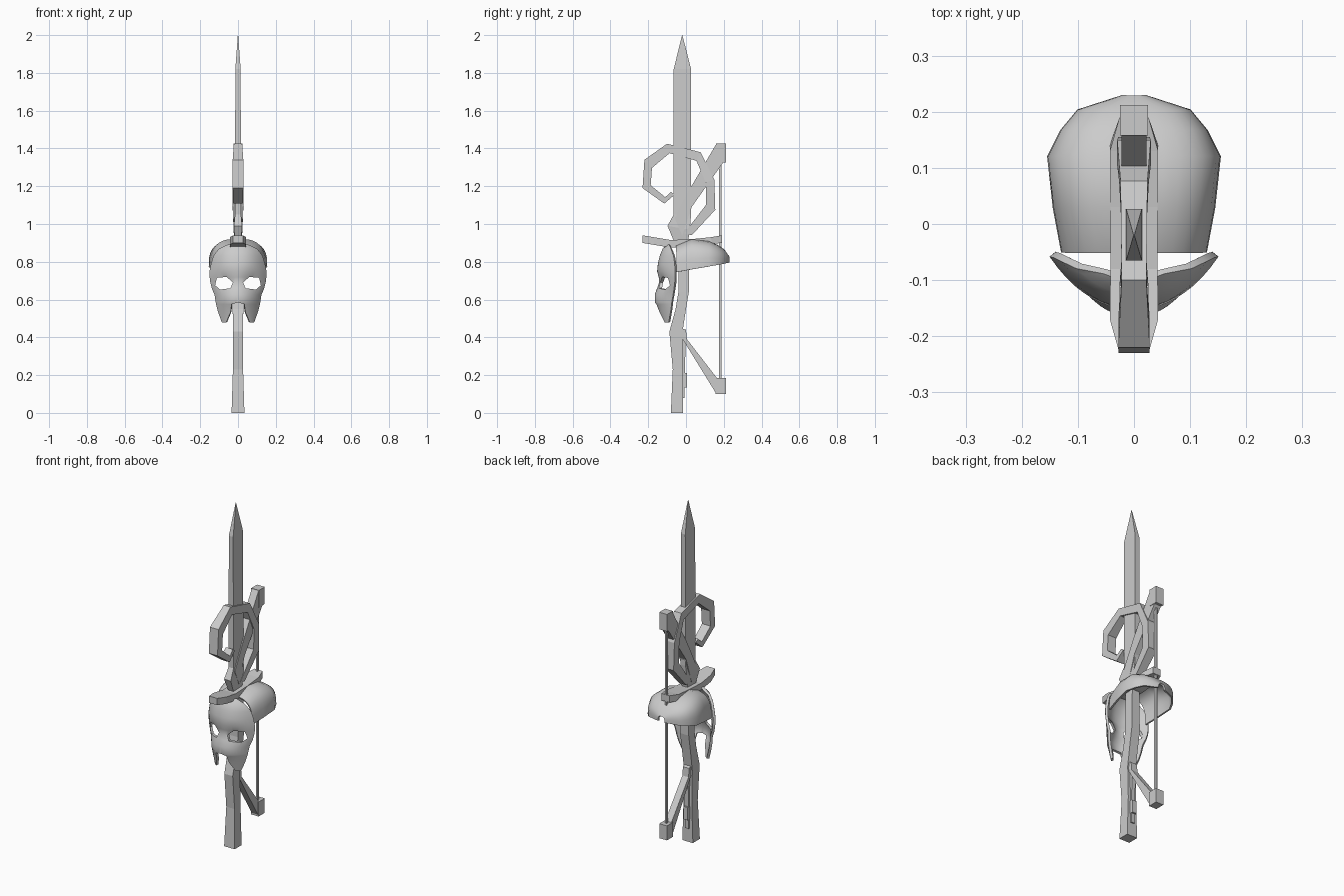
import bpy, bmesh, math

if "Cube" in bpy.data.objects:
    bpy.data.objects.remove(bpy.data.objects["Cube"])


def make(name, verts, faces, smooth=False):
    me = bpy.data.meshes.new(name)
    me.from_pydata(verts, [], faces)
    bm = bmesh.new()
    bm.from_mesh(me)
    bmesh.ops.remove_doubles(bm, verts=bm.verts, dist=1e-5)
    bmesh.ops.recalc_face_normals(bm, faces=bm.faces)
    for f in bm.faces:
        f.smooth = smooth
    bm.to_mesh(me)
    bm.free()
    ob = bpy.data.objects.new(name, me)
    bpy.context.collection.objects.link(ob)
    return ob


def strip(name, pairs):
    """Loft rectangles; each station is (y1, z1, y2, z2, half thickness in x)."""
    v, f = [], []
    for a, b, c, d, h in pairs:
        v += [(-h, a, b), (h, a, b), (h, c, d), (-h, c, d)]
    n = len(pairs)
    for i in range(n - 1):
        for k in range(4):
            l = (k + 1) % 4
            f.append((4*i + k, 4*i + l, 4*i + 4 + l, 4*i + 4 + k))
    f += [(0, 1, 2, 3), tuple(4*n - 4 + k for k in range(4))]
    return make(name, v, f)


def box(name, y0, y1, z0, z1, h):
    return strip(name, [(y0, z0, y1, z0, h), (y0, z1, y1, z1, h)])


def sheet(name, rows, thick):
    """Smooth skin through rows of points, given thickness inward."""
    n = len(rows[0])
    v = [p for r in rows for p in r]
    f = [(i*n + j, i*n + j + 1, i*n + n + j + 1, i*n + n + j)
         for i in range(len(rows) - 1) for j in range(n - 1)]
    ob = make(name, v, f, True)
    m = ob.modifiers.new("thickness", 'SOLIDIFY')
    m.thickness = thick
    m.offset = 0
    return ob


def finish(ob, angle=45):
    """Bake modifiers and keep edges sharp."""
    dg = bpy.context.evaluated_depsgraph_get()
    me = bpy.data.meshes.new_from_object(ob.evaluated_get(dg))
    ob.modifiers.clear()
    ob.data = me
    bpy.ops.object.select_all(action='DESELECT')
    ob.select_set(True)
    bpy.context.view_layer.objects.active = ob
    bpy.ops.object.shade_smooth_by_angle(angle=math.radians(angle))


# blade with swollen base and pointed tip
strip("blade", [(-.06, .9, .01, .9, .016), (-.098, .99, .02, .97, .022),
                (-.065, 1.05, .027, 1.05, .016), (-.065, 1.82, .027, 1.82, .014),
                (-.021, 2, -.019, 2, .001)])

# curled hook wrapped around the blade
strip("curled_hook", [(.03, .94, -.01, .95, .022), (.155, 1.075, .105, 1.1, .028),
                      (.15, 1.235, .105, 1.22, .03), (.077, 1.38, .055, 1.335, .024),
                      (-.10, 1.425, -.087, 1.375, .022), (-.22, 1.34, -.18, 1.297, .028),
                      (-.23, 1.19, -.187, 1.205, .028), (-.115, 1.108, -.11, 1.142, .026),
                      (-.06, 1.155, -.08, 1.17, .022)])

# bow arms, end blocks and string
strip("upper_arm", [(.158, 1.42, .2, 1.33, .022), (.02, 1.185, .03, 1.09, .022),
                    (-.06, 1.03, -.02, .94, .022)])
strip("lower_arm", [(-.055, .46, 0, .44, .02), (-.03, .41, .005, .39, .02),
                    (.158, .105, .165, .183, .02)])
box("upper_block", .158, .212, 1.325, 1.425, .025)
box("lower_block", .155, .212, .10, .185, .025)
box("string", .174, .187, .15, 1.36, .006)

# cross guard
strip("guard", [(-.23, .90, -.23, .94, .026), (-.17, .89, -.17, .93, .043),
                (-.08, .875, -.08, .915, .042), (.03, .88, .03, .92, .042),
                (.14, .895, .13, .93, .043), (.19, .90, .19, .94, .026)])

# bent grip running up inside the head
strip("grip", [(-.08, 0, -.015, 0, .034), (-.07, .23, -.015, .23, .027),
               (-.088, .43, -.02, .42, .027), (-.055, .55, 0, .55, .028),
               (-.04, .64, .015, .64, .028), (-.04, .9, .015, .9, .024)])
strip("grip_rear_rib", [(-.02, .42, -.002, .40, .012), (-.02, .08, -.008, .08, .012)])
box("rear_peg", -.02, .004, .135, .21, .014)

# domed shell behind the mask: (y, half width, rim z, top z)
rows = []
for y, w, r, t in [(-.05, .125, .745, .882), (.03, .14, .76, .916), (.12, .15, .775, .905),
                   (.165, .127, .783, .885), (.2, .098, .79, .862), (.225, .02, .796, .825)]:
    row = []
    for i in range(17):
        a = math.pi * i / 16
        c, s = math.cos(a), max(math.sin(a), 0)
        row.append((math.copysign(w * abs(c)**.65, c), y, r + (t - r) * s**.65))
    rows.append(row)
finish(sheet("dome", rows, .01))

# mask half: (z, inner x, outer x, front y, edge y), mirrored
prof = [(.887, 0, .05, -.095, -.085), (.865, 0, .098, -.118, -.075), (.83, 0, .125, -.132, -.062),
        (.79, 0, .137, -.142, -.056), (.75, 0, .145, -.146, -.054), (.72, 0, .145, -.138, -.054),
        (.69, 0, .141, -.136, -.056), (.66, 0, .133, -.146, -.06), (.625, 0, .118, -.158, -.065),
        (.585, 0, .112, -.158, -.072), (.578, .032, .111, -.155, -.072),
        (.535, .037, .1, -.14, -.078), (.48, .06, .08, -.125, -.088)]
rows = []
for z, xi, xo, yf, yb in prof:
    row = []
    for j in range(11):
        x = xi + (xo - xi) * j / 10
        y = yf + (yb - yf) * (x / xo)**2.3
        y += .016 * math.exp(-((x - .07) / .04)**2 - ((z - .69) / .04)**2)
        row.append((x, y, z))
    rows.append(row)
mask = sheet("mask", rows, .014)
mirror = mask.modifiers.new("mirror", 'MIRROR')
mask.modifiers.move(1, 0)

# eye openings
eye = [(.112, .715), (.06, .72), (.027, .69), (.04, .66), (.095, .653), (.121, .675)]
cutters = []
for s in (-1, 1):
    v = [(s * x, y, z) for y in (-.3, .02) for x, z in eye]
    f = [(k, (k + 1) % 6, (k + 1) % 6 + 6, k + 6) for k in range(6)]
    cut = make("eye_cutter", v, f + [tuple(range(6)), tuple(range(6, 12))])
    cut.hide_render = True
    b = mask.modifiers.new("eye", 'BOOLEAN')
    b.operation = 'DIFFERENCE'
    b.object = cut
    cutters.append(cut)
finish(mask)
for cut in cutters:
    bpy.data.objects.remove(cut)
